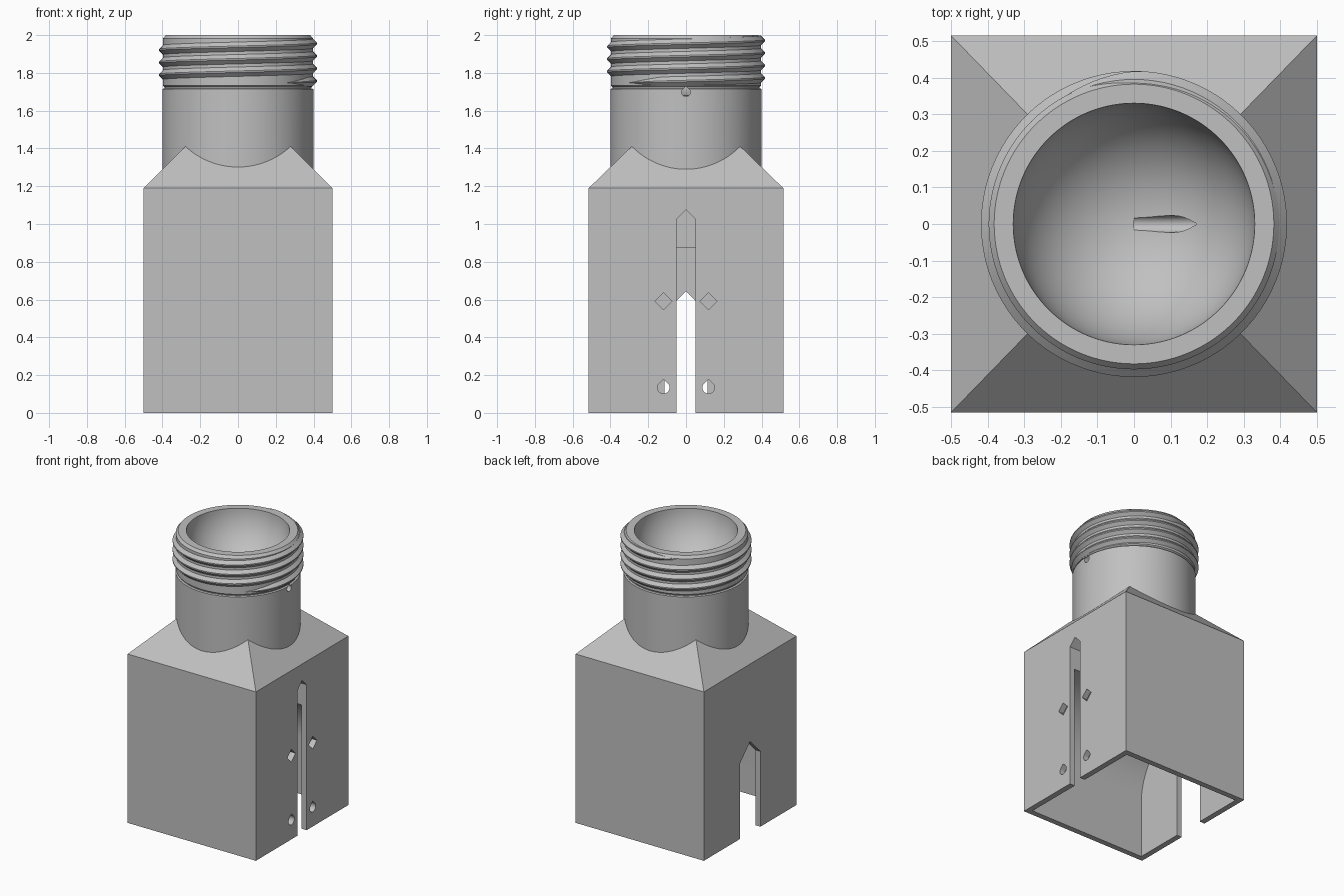
import bpy, bmesh
from math import sin, cos, pi, radians, sqrt

cube = bpy.data.objects.get("Cube")
if cube:
    bpy.data.objects.remove(cube, do_unlink=True)

grey = bpy.data.materials.new("plain grey")
grey.use_nodes = True
COLOR = (0.53, 0.53, 0.53, 1)
grey.diffuse_color = COLOR
grey.node_tree.nodes["Principled BSDF"].inputs["Base Color"].default_value = COLOR


def make(name, bm):
    bmesh.ops.recalc_face_normals(bm, faces=bm.faces)
    mesh = bpy.data.meshes.new(name)
    bm.to_mesh(mesh)
    bm.free()
    mesh.materials.append(grey)
    obj = bpy.data.objects.new(name, mesh)
    bpy.context.scene.collection.objects.link(obj)
    return obj


def loft(name, rings, caps=True):
    """Skin equal-length closed rings of points."""
    bm = bmesh.new()
    rows = [[bm.verts.new(p) for p in ring] for ring in rings]
    n = len(rows[0])
    for a, b in zip(rows, rows[1:]):
        for i in range(n):
            j = (i + 1) % n
            bm.faces.new((a[i], a[j], b[j], b[i]))
    if caps:
        bm.faces.new(rows[0])
        bm.faces.new(rows[-1])
    return make(name, bm)


def prism_x(name, outline, x0, x1):
    return loft(name, [[(x, y, z) for y, z in outline] for x in (x0, x1)])


def revolve(name, profile, n=128):
    """Lathe a profile that begins and ends on the z axis."""
    bm = bmesh.new()
    verts = [bm.verts.new((r, 0, z)) for r, z in profile]
    edges = [bm.edges.new(e) for e in zip(verts, verts[1:])]
    bmesh.ops.spin(bm, geom=verts + edges, cent=(0, 0, 0), axis=(0, 0, 1),
                   angle=2 * pi, steps=n)
    bmesh.ops.remove_doubles(bm, verts=bm.verts, dist=0.00005)
    return make(name, bm)


def boolean(target, tool, operation):
    mod = target.modifiers.new(operation, "BOOLEAN")
    mod.operation, mod.object, mod.solver = operation, tool, "EXACT"
    deps = bpy.context.evaluated_depsgraph_get()
    mesh = bpy.data.meshes.new_from_object(target.evaluated_get(deps))
    target.modifiers.clear()
    target.data = mesh
    bpy.data.objects.remove(tool, do_unlink=True)


def teardrop(y, z, r, n=24):
    arc = [radians(135 + 270 * i / n) for i in range(n + 1)]
    return [(y + r * cos(a), z + r * sin(a)) for a in arc] + [(y, z + r * sqrt(2))]


def pointed_slot(half, peak):
    return [(-half, -0.1), (half, -0.1), (half, peak - half), (0, peak),
            (-half, peak - half)]


# Square body with a hipped roof
HX, HY, EAVE = 0.5, 0.515, 1.19


def rectangle(scale, z):
    return [(sx * HX * scale, sy * HY * scale, z)
            for sx, sy in ((-1, -1), (1, -1), (1, 1), (-1, 1))]


housing = loft("housing", [rectangle(1, 0), rectangle(1, EAVE),
                           rectangle(0.5, EAVE + 0.25)])

# Neck with relief groove, chamfered rim and hemispherical bowl
BOWL, BOWL_Z = 0.33, 2.011
bowl = [(BOWL * cos(a), BOWL_Z - BOWL * sin(a))
        for a in [radians(2 + 88 * i / 32) for i in range(33)]]
bowl[0] = (BOWL, 2.0)
bowl[-1] = (0, BOWL_Z - BOWL)
neck = revolve("neck", [(0, 1.1), (0.4, 1.1), (0.4, 1.715), (0.388, 1.718),
                        (0.388, 1.724), (0.397, 1.732), (0.397, 1.982),
                        (0.382, 2.0)] + bowl)
boolean(housing, neck, "UNION")

# Vaulted cavity, open at the bottom
CX, CY, SPRING = 0.46, 0.475, 0.4
vault = [(CY * cos(pi * i / 64), SPRING + CY * sin(pi * i / 64)) for i in range(65)]
cavity = prism_x("cavity", [(-CY, -0.1), (CY, -0.1)] + vault, -CX, CX)
boolean(housing, cavity, "DIFFERENCE")

# Slots in both sides, vent in the neck, and fixing holes
cuts = [(pointed_slot(0.05, 1.075), 0, 0.6),
        (pointed_slot(0.115, 0.645), -0.6, 0),
        (teardrop(0, 1.697, 0.023), 0, 0.6)]
for side in (-1, 1):
    y, d = side * 0.119, 0.045
    cuts.append(([(y - d, 0.59), (y, 0.59 - d), (y + d, 0.59), (y, 0.59 + d)],
                 0.4, 0.6))
    cuts.append((teardrop(y, 0.134, 0.032), 0.4, 0.6))
for outline, x0, x1 in cuts:
    boolean(housing, prism_x("cutter", outline, x0, x1), "DIFFERENCE")

# Helical thread, tapering away at both ends
START, END, STEP, PITCH = -50, 1199, 4, 0.066
rings = []
for deg in range(START, END + 1, STEP):
    a = radians(deg)
    grow = max(0.02, min(1, (deg - START) / 30, (END - deg) / 30))
    z = 1.757 + PITCH * deg / 360
    rings.append([(r * cos(a), r * sin(a), z + h * grow) for r, h in
                  ((0.385, -0.027), (0.395, -0.027),
                   (0.396 + 0.022 * grow, -0.004), (0.396 + 0.022 * grow, 0.004),
                   (0.395, 0.027), (0.385, 0.027))])
thread = loft("screw_thread", rings)

for obj in (housing, thread):
    bpy.ops.object.select_all(action="DESELECT")
    obj.select_set(True)
    bpy.context.view_layer.objects.active = obj
    bpy.ops.object.shade_smooth_by_angle(angle=radians(25))
